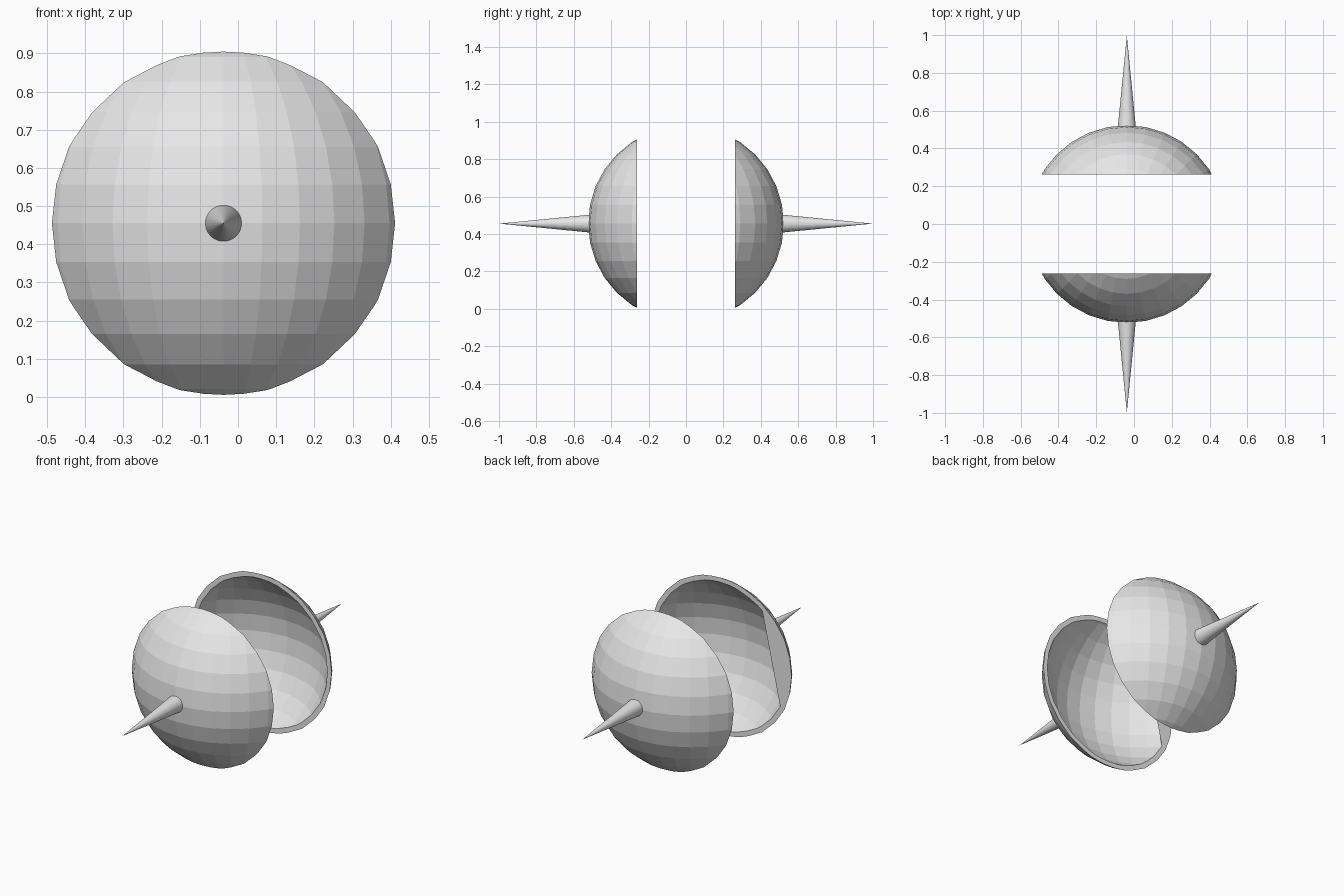
import bpy, bmesh, math
from mathutils import Matrix

cube = bpy.data.objects.get("Cube")
if cube:
    bpy.data.objects.remove(cube, do_unlink=True)

CENTRE = (-0.038, 0, 0.455)
OUTER, INNER, CUT = 0.523, 0.499, 0.263

grey = bpy.data.materials.new("plain_grey")
grey.use_nodes = True
grey.diffuse_color = (0.8, 0.8, 0.8, 1)
grey.node_tree.nodes["Principled BSDF"].inputs["Base Color"].default_value = (0.8, 0.8, 0.8, 1)


def finish(bm, name):
    mesh = bpy.data.meshes.new(name)
    bm.to_mesh(mesh)
    bm.free()
    mesh.materials.append(grey)
    obj = bpy.data.objects.new(name, mesh)
    obj.location = CENTRE
    bpy.context.collection.objects.link(obj)
    return obj


def cap(bm, radius, side):
    """Add the part of a sphere beyond the cutting plane."""
    verts = bmesh.ops.create_uvsphere(bm, u_segments=32, v_segments=16, radius=radius)["verts"]
    faces = {f for v in verts for f in v.link_faces}
    edges = {e for v in verts for e in v.link_edges}
    bmesh.ops.bisect_plane(bm, geom=list(verts) + list(edges) + list(faces),
                           plane_co=(0, side * CUT, 0), plane_no=(0, side, 0),
                           clear_inner=True)


def rim_edges(bm):
    return [e for e in bm.edges if e.is_boundary]


def make_shell(name, side):
    # Outer and inner skins, joined by a flat rim
    bm = bmesh.new()
    cap(bm, OUTER, side)
    cap(bm, INNER, side)
    bmesh.ops.triangle_fill(bm, edges=rim_edges(bm), use_beauty=True,
                            normal=(0, -side, 0))
    bmesh.ops.recalc_face_normals(bm, faces=bm.faces)
    finish(bm, name)


def make_spike(name, side):
    # Slim cone seated in the shell wall
    bm = bmesh.new()
    base, tip = 0.51, 0.998
    bmesh.ops.create_cone(bm, cap_ends=True, segments=32, radius1=0.048,
                          radius2=0, depth=tip - base)
    turn = Matrix.Rotation(-side * math.pi / 2, 4, "X")
    move = Matrix.Translation((0, side * (base + tip) / 2, 0))
    bmesh.ops.transform(bm, matrix=move @ turn, verts=bm.verts)
    finish(bm, name)


def make_web(name, side, start, end):
    # Flat segment of the rim, bounded by a straight chord
    bm = bmesh.new()
    cap(bm, INNER, side)
    angle = lambda v: math.degrees(math.atan2(v.co.z, v.co.x)) % 360
    loop = {v for e in rim_edges(bm) for v in e.verts}
    arc = sorted((v for v in loop if start <= angle(v) <= end), key=angle)
    points = [v.co.copy() for v in arc]
    bm.clear()
    face = bm.faces.new([bm.verts.new(p) for p in points])
    face.normal_update()
    if face.normal.y * side > 0:
        face.normal_flip()
    finish(bm, name)


for label, side in (("front", -1), ("back", 1)):
    make_shell(label + "_shell", side)
    make_spike(label + "_spike", side)
make_web("front_rim_web", -1, 128, 208)
